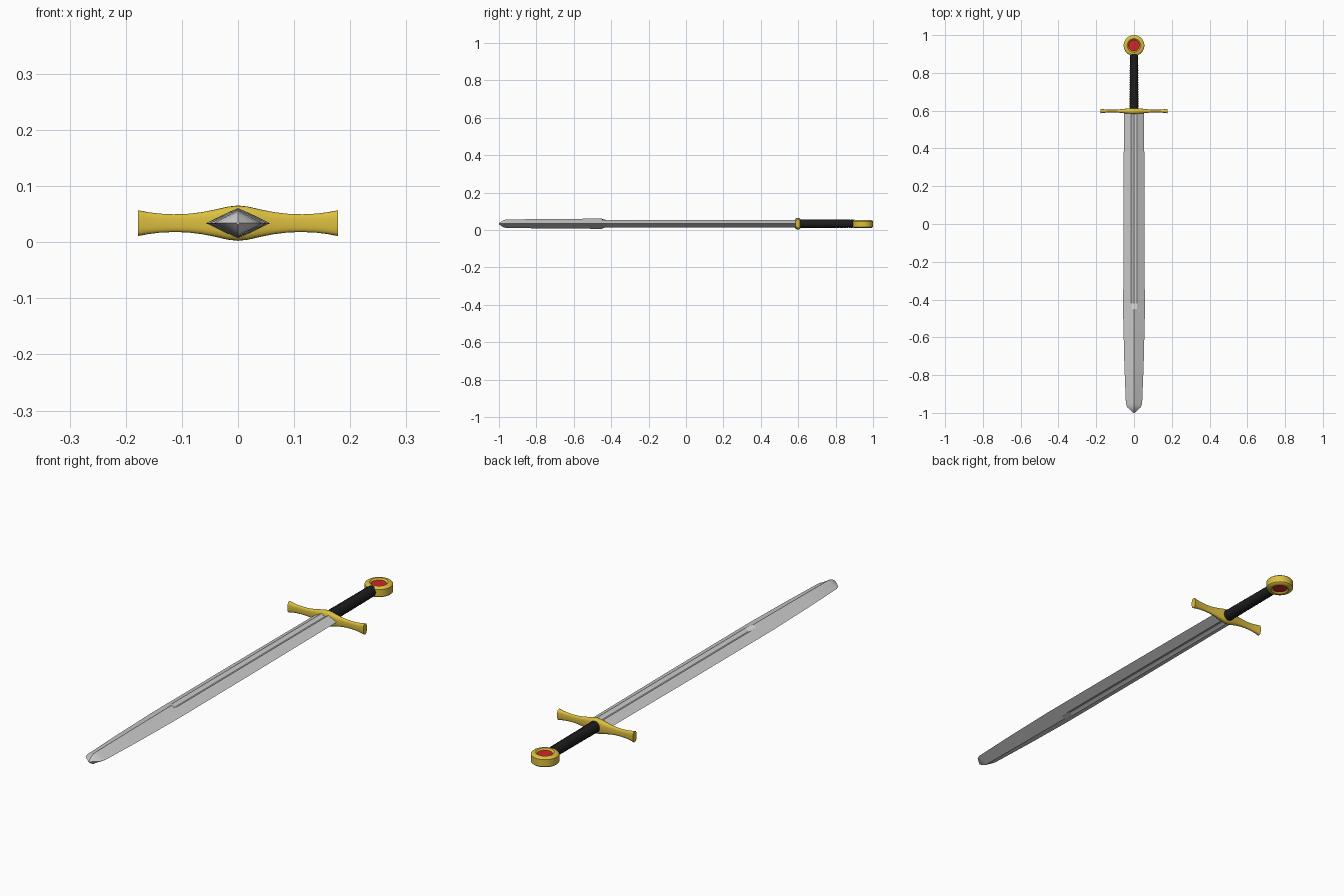
import bpy, bmesh, math

if "Cube" in bpy.data.objects:
    bpy.data.objects.remove(bpy.data.objects["Cube"])

ZC = 0.034  # mid height of the lying sword


def material(name, rgb):
    m = bpy.data.materials.new(name)
    m.diffuse_color = (*rgb, 1)
    m.use_nodes = True
    m.node_tree.nodes["Principled BSDF"].inputs["Base Color"].default_value = m.diffuse_color
    return m


gold = material("gold", (0.72, 0.52, 0.05))
black = material("black_leather", (0.012, 0.012, 0.012))
red = material("red_enamel", (0.65, 0.02, 0.02))


def loft(name, rings, mat=None, closed=False, angle=30):
    """Skin equal-length rings of points; cap the ends unless closed."""
    bm = bmesh.new()
    rows = [[bm.verts.new(p) for p in ring] for ring in rings]
    n = len(rows[0])
    pairs = list(zip(rows, rows[1:]))
    if closed:
        pairs.append((rows[-1], rows[0]))
    for a, b in pairs:
        for i in range(n):
            j = (i + 1) % n
            bm.faces.new((a[i], a[j], b[j], b[i]))
    if not closed:
        bm.faces.new(rows[0])
        bm.faces.new(rows[-1])
    bmesh.ops.recalc_face_normals(bm, faces=bm.faces)
    me = bpy.data.meshes.new(name)
    bm.to_mesh(me)
    bm.free()
    ob = bpy.data.objects.new(name, me)
    bpy.context.collection.objects.link(ob)
    if mat:
        me.materials.append(mat)
    bpy.ops.object.select_all(action='DESELECT')
    ob.select_set(True)
    bpy.context.view_layer.objects.active = ob
    bpy.ops.object.shade_smooth_by_angle(angle=math.radians(angle))
    return ob


# Blade: diamond section that opens into a fuller towards the guard
def blade_ring(y, w, ridge, centre, fx=0.016):
    top = [(w, 0), (fx, ridge), (fx * 0.5, (ridge + 2 * centre) / 3),
           (0, centre), (-fx * 0.5, (ridge + 2 * centre) / 3), (-fx, ridge)]
    pts = top + [(-x, -z) for x, z in top]
    return [(x, y, ZC + z) for x, z in pts]


def diamond_ring(y, w, h, fx=0.016):
    fx = min(fx, w * 0.28)
    top = [(w, 0)] + [(x, h * (1 - abs(x) / w)) for x in
                      (fx, fx / 2, 0, -fx / 2, -fx)]
    return [(x, y, ZC + z) for x, z in top + [(-x, -z) for x, z in top]]


tip = [(-1.0, 0.003, 0.003), (-0.985, 0.02, 0.014), (-0.97, 0.036, 0.021),
       (-0.95, 0.043, 0.023), (-0.75, 0.051, 0.025), (-0.5, 0.057, 0.027),
       (-0.45, 0.057, 0.027)]
blade = [diamond_ring(*t) for t in tip]
blade += [blade_ring(-0.42, 0.057, 0.020, 0.012),
          blade_ring(0.0, 0.0565, 0.020, 0.012),
          blade_ring(0.6, 0.053, 0.020, 0.012)]
loft("blade", blade, angle=20)


# Crossguard: flared bar lofted along x, mirrored from one half profile
def guard_ring(x, hy, hz, n=24):
    ring = []
    for i in range(n):
        t = 2 * math.pi * i / n
        c, s = math.cos(t), math.sin(t)
        ring.append((x, 0.598 + math.copysign(abs(c) ** 0.7, c) * hy,
                     ZC + math.copysign(abs(s) ** 0.7, s) * hz))
    return ring


half = [(0.178, 0.012, 0.023), (0.16, 0.0095, 0.0195), (0.14, 0.008, 0.017),
        (0.115, 0.0075, 0.0158), (0.09, 0.008, 0.0165), (0.065, 0.010, 0.0195),
        (0.04, 0.013, 0.0245), (0.018, 0.0155, 0.0295), (0.0, 0.0165, 0.0315)]
sections = [(-x, a, b) for x, a, b in half] + half[-2::-1]
loft("crossguard", [guard_ring(*s) for s in sections], gold, angle=45)

# Grip: ribbed leather wrap
ribs = 24
grip = []
for k in range(ribs * 4 + 1):
    f = k / (ribs * 4)
    r = 0.0232 - 0.0015 * f + 0.0008 * math.cos(2 * math.pi * f * ribs)
    grip.append([(r * math.cos(t), 0.6 + 0.3 * f, ZC + r * math.sin(t))
                 for t in (2 * math.pi * i / 24 for i in range(24))])
loft("grip", grip, black, angle=60)

# Pommel: upright-axis wheel with a recess on both faces
rim = [(0.029, 0.015), (0.033, 0.020), (0.036, 0.022), (0.044, 0.022),
       (0.051, 0.019), (0.055, 0.015)]
rim += [(r, -z) for r, z in reversed(rim)]
PY, PZ = 0.945, 0.032
wheel = []
for i in range(48):
    t = 2 * math.pi * i / 48
    wheel.append([(r * math.cos(t), PY + r * math.sin(t), PZ + z) for r, z in rim])
loft("pommel", wheel, gold, closed=True)

# Inlay: red disc showing on both faces of the pommel
disc = [[(0.0292 * math.cos(t), PY + 0.0292 * math.sin(t), PZ + z)
         for t in (2 * math.pi * i / 48 for i in range(48))]
        for z in (-0.0165, 0.0165)]
loft("pommel_inlay", disc, red)
